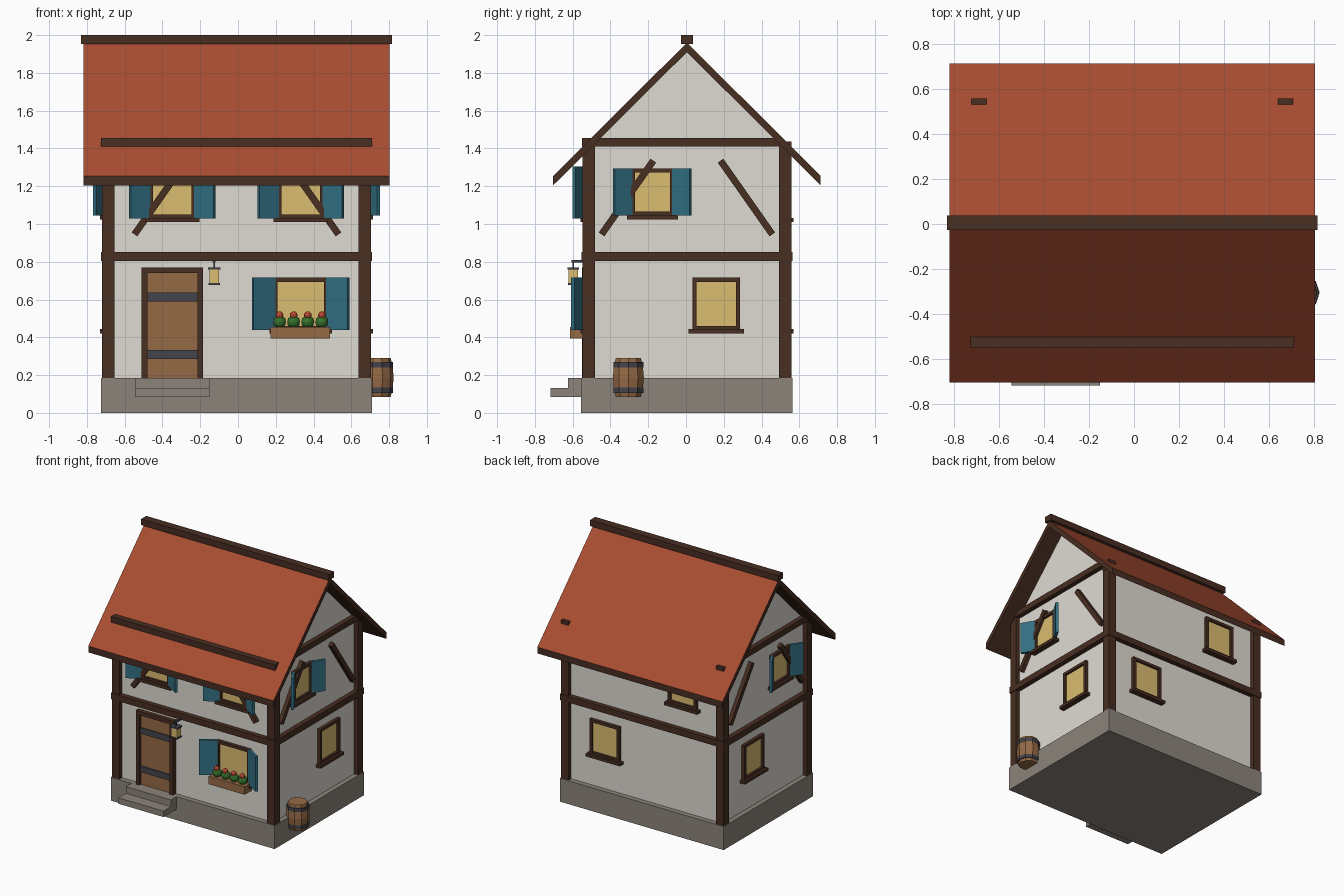
import bpy, bmesh, math
from mathutils import Matrix, Vector

if "Cube" in bpy.data.objects:
    bpy.data.objects.remove(bpy.data.objects["Cube"])

CX, CY = -0.008, 0.005          # house centre
HX, HY = 0.68, 0.52             # wall half sizes


def material(name, r, g, b):
    def lin(c):
        c /= 255
        return c / 12.92 if c < 0.04045 else ((c + 0.055) / 1.055) ** 2.4
    m = bpy.data.materials.new(name)
    m.diffuse_color = (lin(r), lin(g), lin(b), 1)
    m.use_nodes = True
    m.node_tree.nodes["Principled BSDF"].inputs["Base Color"].default_value = m.diffuse_color
    return m


PLASTER = material("plaster", 223, 219, 211)
TIMBER = material("dark timber", 72, 46, 34)
ROOF = material("roof red", 170, 77, 50)
STONE = material("stone", 140, 132, 123)
WOOD = material("wood", 149, 106, 69)
GLASS = material("window yellow", 219, 188, 113)
TEAL = material("shutter teal", 50, 111, 131)
IRON = material("iron", 68, 68, 76)
LEAF = material("leaf green", 56, 116, 46)
PETAL = material("flower red", 196, 78, 54)


def finish(name, bm, *mats):
    bmesh.ops.recalc_face_normals(bm, faces=bm.faces)
    me = bpy.data.meshes.new(name)
    bm.to_mesh(me)
    bm.free()
    for m in mats:
        me.materials.append(m)
    ob = bpy.data.objects.new(name, me)
    ob.location = (CX, CY, 0)
    bpy.context.collection.objects.link(ob)
    return ob


def box(name, mat, lo, hi, mtx=Matrix()):
    """Box between two corners, then moved by a matrix."""
    lo, hi = Vector(lo), Vector(hi)
    bm = bmesh.new()
    bmesh.ops.create_cube(bm, size=1)
    for v in bm.verts:
        p = Vector([(lo[i] + hi[i]) / 2 + v.co[i] * (hi[i] - lo[i]) for i in range(3)])
        v.co = mtx @ p
    return finish(name, bm, mat)


def prism(name, profile, hx, *mats):
    """Profile of (y, z) points extruded along x."""
    bm = bmesh.new()
    f = bm.faces.new([bm.verts.new((-hx, y, z)) for y, z in profile])
    ext = bmesh.ops.extrude_face_region(bm, geom=[f])
    for v in ext["geom"]:
        if isinstance(v, bmesh.types.BMVert):
            v.co.x = hx
    return finish(name, bm, *mats)


def lathe(name, mat, profile, centre, n=10):
    """Rings of (radius, z) joined into a closed turned solid."""
    bm = bmesh.new()
    rings = [[bm.verts.new((centre[0] + r * math.cos(math.tau * i / n),
                            centre[1] + r * math.sin(math.tau * i / n), z))
              for i in range(n)] for r, z in profile]
    for a, b in zip(rings, rings[1:]):
        for i in range(n):
            bm.faces.new((a[i], a[(i + 1) % n], b[(i + 1) % n], b[i]))
    bm.faces.new(rings[0])
    bm.faces.new(rings[-1])
    return finish(name, bm, mat)


def ball(name, mat, centre, r):
    bm = bmesh.new()
    bmesh.ops.create_icosphere(bm, subdivisions=2, radius=r, matrix=Matrix.Translation(centre))
    return finish(name, bm, mat)


def side(u, d, off):
    """Wall frame: local x along the wall, y outward, z up."""
    return Matrix(((u[0], d[0], 0, d[0] * off), (u[1], d[1], 0, d[1] * off),
                   (0, 0, 1, 0), (0, 0, 0, 1)))


FRONT = side((1, 0), (0, -1), HY)
BACK = side((1, 0), (0, 1), HY)
RIGHT = side((0, 1), (1, 0), HX)
LEFT = side((0, 1), (-1, 0), HX)


def window(name, wall, u, w, z0, z1, shutter=0):
    h, t = w / 2, 0.022
    box(name + "_glass", GLASS, (u - h + .01, -.01, z0), (u + h - .01, .008, z1 - .01), wall)
    for s in (-1, 1):
        a, b = sorted((u + s * h, u + s * (h - t)))
        box(name + "_jamb", TIMBER, (a, -.01, z0), (b, .025, z1), wall)
    box(name + "_head", TIMBER, (u - h, -.01, z1 - t), (u + h, .025, z1), wall)
    box(name + "_sill", TIMBER, (u - h - .02, -.01, z0 - .02), (u + h + .02, .043, z0 + .003), wall)
    box(name + "_rail", TIMBER, (u - h, -.01, z0), (u + h, .025, z0 + t - .002), wall)
    if shutter:
        for s in (-1, 1):
            m = wall @ Matrix.Translation((u + s * h, .008, 0)) @ Matrix.Rotation(s * math.radians(31), 4, 'Z')
            a, b = sorted((0, s * shutter))
            box(name + "_shutter", TEAL, (a, 0, z0), (b, .02, z1), m)


def brace(name, wall, a, b):
    """Slanted timber between two (u, z) points on a wall."""
    d = Vector((b[0] - a[0], 0, b[1] - a[1]))
    m = wall @ Matrix.Translation((a[0], 0, a[1])) @ Matrix.Rotation(math.atan2(d.x, d.z), 4, 'Y')
    box(name, TIMBER, (-.018, -.01, 0), (.018, .03, d.length), m)


# foundation, walls and roof
box("foundation", STONE, (-.718, -.56, 0), (.718, .56, .185))
prism("walls", [(-HY, .17), (HY, .17), (HY, 1.41), (0, 1.93), (-HY, 1.41)], HX, PLASTER)
roof = prism("roof", [(-.708, 1.205), (0, 1.91), (.708, 1.205), (.708, 1.255), (0, 1.96), (-.708, 1.255)],
             .811, TIMBER, ROOF)
for p in roof.data.polygons:
    p.material_index = 1 if p.normal.z > .3 else 0
box("ridge_beam", TIMBER, (-.822, -.032, 1.952), (.822, .032, 2.0))

# timber frame
for sx in (-1, 1):
    for sy in (-1, 1):
        x, y = sx * HX, sy * HY
        box("corner_post", TIMBER, (x - .033, y - .033, .185), (x + .033, y + .033, 1.436))
for label, wall, half in (("front", FRONT, .718), ("back", BACK, .718),
                          ("left", LEFT, .557), ("right", RIGHT, .557)):
    box(label + "_middle_beam", TIMBER, (-half, -.03, .803), (half, .038, .852), wall)
box("front_top_beam", TIMBER, (-.718, -.03, 1.41), (.718, .036, 1.456), FRONT)
box("back_top_beam", TIMBER, (-.718, -.03, 1.36), (.718, .036, 1.405), BACK)
for wall in (LEFT, RIGHT):
    box("gable_beam", TIMBER, (-.49, -.03, 1.41), (.49, .036, 1.456), wall)
    for s in (-1, 1):
        brace("gable_brace", wall, (s * .452, .945), (s * .178, 1.335))
for s in (-1, 1):
    brace("front_brace", FRONT, (s * .54, .945), (s * .265, 1.335))

# windows
window("front_lower_window", FRONT, .34, .29, .44, .716, .133)
for s in (-1, 1):
    window("front_upper_window", FRONT, s * .34, .25, 1.03, 1.305, .12)
window("back_lower_window", BACK, .34, .26, .44, .716)
window("back_upper_window", BACK, -.34, .25, 1.03, 1.305)
for label, wall in (("left", LEFT), ("right", RIGHT)):
    window(label + "_lower_window", wall, .155, .252, .44, .716)
    window(label + "_upper_window", wall, -.183, .23, 1.045, 1.294, .108)

# door with straps, and steps
D = -.339
box("door", WOOD, (D - .135, -.01, .185), (D + .135, .015, .742), FRONT)
for s in (-1, 1):
    a, b = sorted((D + s * .163, D + s * .133))
    box("door_post", TIMBER, (a, -.01, .185), (b, .035, .77), FRONT)
box("door_lintel", TIMBER, (D - .163, -.01, .74), (D + .163, .035, .77), FRONT)
for z in (.286, .59):
    box("door_strap", IRON, (D - .132, 0, z), (D + .132, .024, z + .047), FRONT)
box("upper_step", STONE, (D - .197, 0, .132), (D + .197, .109, .185), FRONT)
box("lower_step", STONE, (D - .197, 0, .085), (D + .197, .202, .132), FRONT)

# lantern
L, Y = -.118, .082
box("lantern_arm", IRON, (L - .008, 0, .795), (L + .008, Y + .008, .81), FRONT)
box("lantern_chain", IRON, (L - .005, Y - .005, .765), (L + .005, Y + .005, .80), FRONT)
box("lantern_glass", GLASS, (L - .026, Y - .024, .685), (L + .026, Y + .024, .76), FRONT)
box("lantern_cap", IRON, (L - .034, Y - .03, .758), (L + .034, Y + .03, .77), FRONT)
box("lantern_base", IRON, (L - .031, Y - .029, .677), (L + .031, Y + .029, .688), FRONT)

# flower box
box("flower_box", WOOD, (.181, .01, .393), (.496, .099, .456), FRONT)
for i in range(4):
    x = .228 + i * .0745
    ball("bush", LEAF, (x, -HY - .058, .482), .035)
    ball("flower", PETAL, (x, -HY - .066, .517), .021)

# barrel
B = (.746, -.31)
lathe("barrel", WOOD, [(.07, .085), (.081, .13), (.086, .1875), (.081, .245), (.07, .29)], B)
for z in (.12, .255):
    lathe("barrel_hoop", IRON, [(.083, z - .014), (.083, z + .014)], B)
